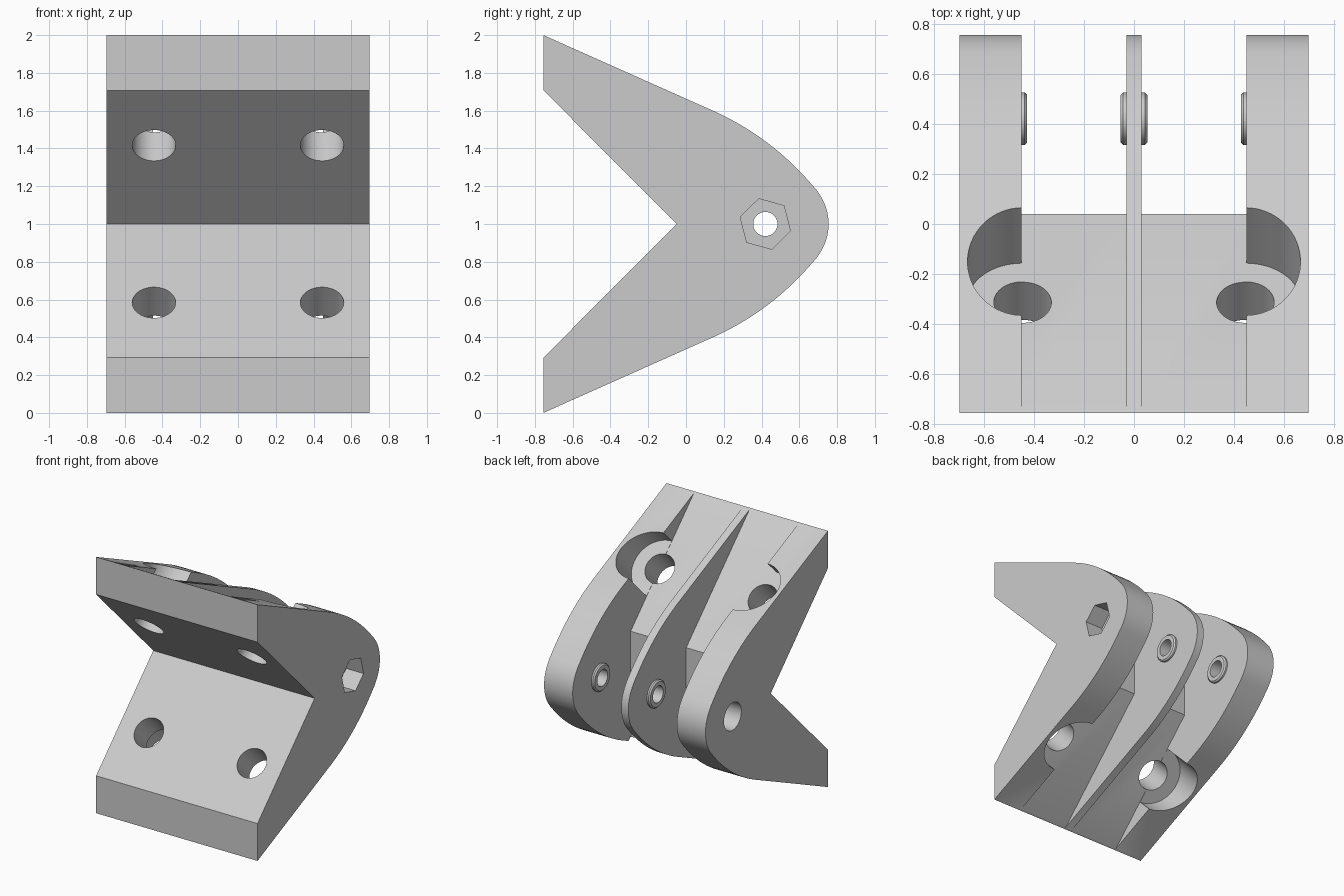
import bpy, bmesh, math
from mathutils import Matrix, Vector

cube = bpy.data.objects.get("Cube")
if cube:
    bpy.data.objects.remove(cube)

grey = bpy.data.materials.new("plain_grey")
grey.use_nodes = True
colour = (0.6, 0.6, 0.6, 1)
grey.diffuse_color = colour
grey.node_tree.nodes["Principled BSDF"].inputs["Base Color"].default_value = colour


def finish(name, bm):
    bmesh.ops.recalc_face_normals(bm, faces=bm.faces)
    mesh = bpy.data.meshes.new(name)
    bm.to_mesh(mesh)
    bm.free()
    mesh.materials.append(grey)
    ob = bpy.data.objects.new(name, mesh)
    bpy.context.collection.objects.link(ob)
    return ob


def prism(name, outline, x0, x1):
    """Closed prism of a (y, z) outline from x0 to x1."""
    bm = bmesh.new()
    near, far = [[bm.verts.new((x, y, z)) for y, z in outline] for x in (x0, x1)]
    bm.faces.new(near)
    bm.faces.new(far[::-1])
    for i in range(len(outline)):
        bm.faces.new((near[i], near[i - 1], far[i - 1], far[i]))
    return finish(name, bm)


def rod(name, start, end, radius, sides=64, chamfer=0):
    """Cylinder between two points, with optional chamfered ends."""
    start, end = Vector(start), Vector(end)
    axis = end - start
    turn = axis.to_track_quat('Z', 'Y').to_matrix().to_4x4()
    bm = bmesh.new()
    bmesh.ops.create_cone(bm, cap_ends=True, segments=sides, radius1=radius,
                          radius2=radius, depth=axis.length,
                          matrix=Matrix.Translation((start + end) / 2) @ turn)
    if chamfer:
        rims = {e for f in bm.faces if len(f.verts) > 4 for e in f.edges}
        bmesh.ops.bevel(bm, geom=list(rims), offset=chamfer, segments=1,
                        affect='EDGES')
    return finish(name, bm)


def combine(target, tool, operation):
    tool.hide_render = True
    mod = target.modifiers.new(operation, 'BOOLEAN')
    mod.object, mod.operation, mod.solver = tool, operation, 'EXACT'
    bpy.context.view_layer.objects.active = target
    bpy.ops.object.modifier_apply(modifier=mod.name)
    bpy.data.objects.remove(tool)


def bend(a, b, c, steps):
    """Sample a rounded corner from a to c, pulled towards b."""
    a, b, c = Vector(a), Vector(b), Vector(c)
    return [tuple(a.lerp(b, i / steps).lerp(b.lerp(c, i / steps), i / steps))
            for i in range(steps)]


END, CROTCH, WEB = 0.755, -0.05, 1.253
INNER, OUTER, MID = 0.45, 0.697, 0.03
PIN_Y, SCREW_X = 0.42, 0.445

# Solid body with the full side outline
upper = ([(CROTCH, 1), (-END, 1.708), (-END, 2)]
         + bend((0.16, 1.592), (0.452, 1.457), (0.665, 1.21), 14)
         + bend((0.665, 1.21), (END, 1.115), (END, 1), 12) + [(END, 1)])
lower = [(y, 2 - z) for y, z in upper[-2:0:-1]]
body = prism("hinge_bracket", upper + lower, -OUTER, OUTER)

# Two channels leave the side plates, the centre plate and the angled web
channel = [(-0.95, WEB + 0.95), (0.04, WEB - 0.04), (0.04, 2.04 - WEB),
           (-0.95, 1.05 - WEB), (1.2, 1.05 - WEB), (1.2, WEB + 0.95)]
for side in (-1, 1):
    combine(body, prism("channel_cutter", channel, side * MID, side * INNER),
            'DIFFERENCE')


def screw_point(side, up, distance):
    """Point along a screw axis, measured from the inner arm face."""
    d = distance / math.sqrt(2)
    return (side * SCREW_X, -0.465 + d, 1 + up * (0.415 + d))


# Screw-head pockets in the side plates, then screw holes through the arms
floor = (WEB + 0.003 - 1 - CROTCH) / math.sqrt(2)
for start, end, radius in ((floor, 1.2, 0.22), (-0.1, 0.4, 0.115)):
    for side in (-1, 1):
        for up in (-1, 1):
            cutter = rod("screw_cutter", screw_point(side, up, start),
                         screw_point(side, up, end), radius)
            combine(body, cutter, 'DIFFERENCE')

# Chamfered spacer bosses around the pin
LIFT = 0.023
for x0, x1 in ((-MID - LIFT, MID + LIFT), (INNER - LIFT, INNER + 0.05),
               (-INNER - 0.05, -INNER + LIFT)):
    boss = rod("boss", (x0, PIN_Y, 1), (x1, PIN_Y, 1), 0.105, 48, 0.01)
    combine(body, boss, 'UNION')

# Pin bore, bolt-head recess and hexagonal nut recess
combine(body, rod("bore_cutter", (-1, PIN_Y, 1), (1, PIN_Y, 1), 0.064, 48),
        'DIFFERENCE')
combine(body, rod("head_cutter", (-1, PIN_Y, 1), (-OUTER + 0.15, PIN_Y, 1), 0.107),
        'DIFFERENCE')
angles = [math.radians(44.5 + 60 * i) for i in range(6)]
nut = [(PIN_Y + 0.138 * math.cos(a), 1 + 0.138 * math.sin(a)) for a in angles]
combine(body, prism("nut_cutter", nut, OUTER - 0.15, 1), 'DIFFERENCE')

# Smooth the curves, keep the edges crisp
bpy.ops.object.select_all(action='DESELECT')
body.select_set(True)
bpy.context.view_layer.objects.active = body
bpy.ops.object.shade_smooth_by_angle(angle=math.radians(30))
